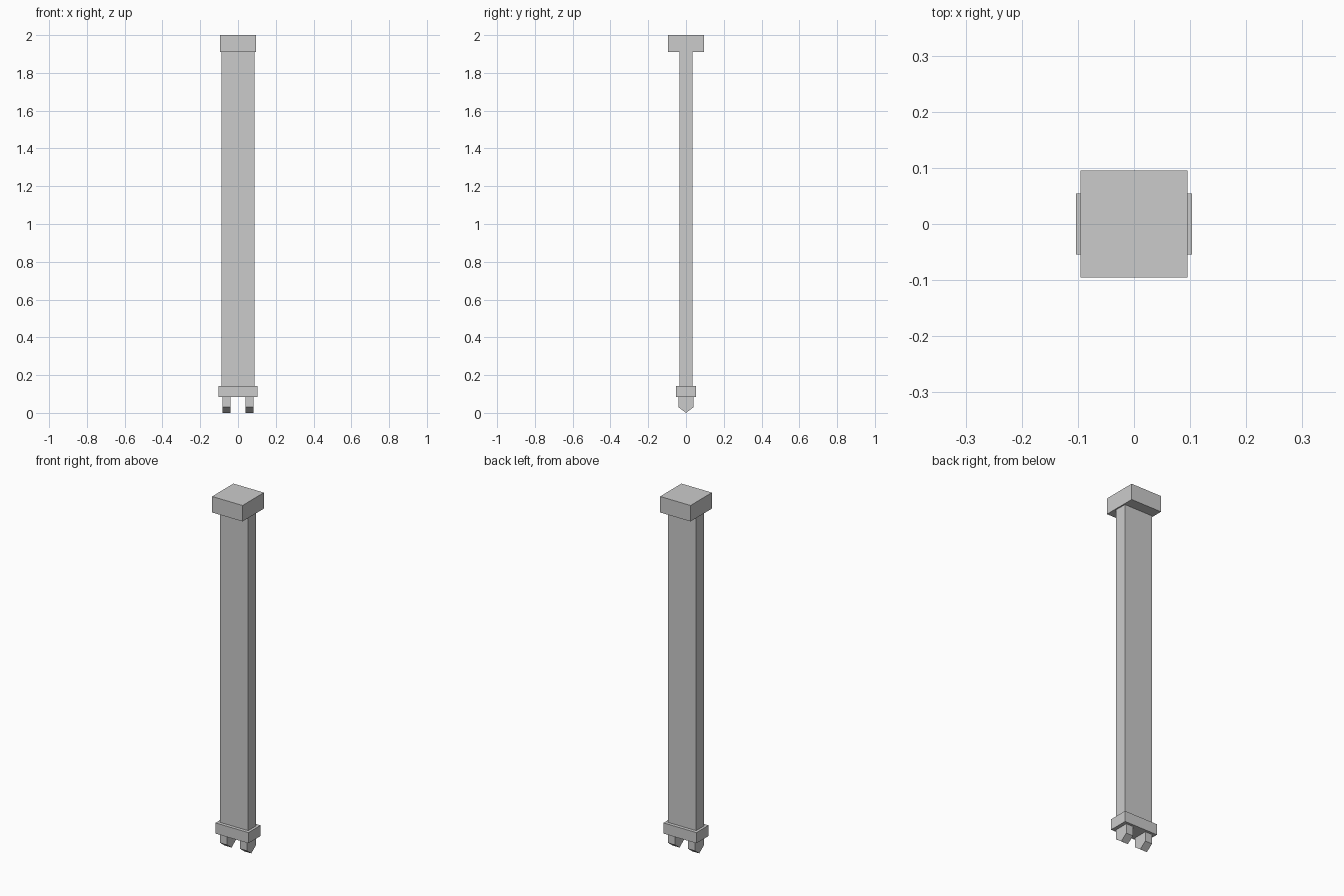
import bpy
import bmesh

cube = bpy.data.objects.get("Cube")
if cube:
    bpy.data.objects.remove(cube, do_unlink=True)

# Single flat grey
GREY = (0.6, 0.6, 0.6, 1.0)
grey = bpy.data.materials.new("light_grey")
grey.use_nodes = True
grey.diffuse_color = GREY
grey.node_tree.nodes["Principled BSDF"].inputs["Base Color"].default_value = GREY


def prism(name, profile, x0, x1):
    """Extrude a (y, z) outline from x0 to x1."""
    bm = bmesh.new()
    face = bm.faces.new([bm.verts.new((x0, y, z)) for y, z in profile])
    side = bmesh.ops.extrude_face_region(bm, geom=[face])
    moved = [v for v in side["geom"] if isinstance(v, bmesh.types.BMVert)]
    bmesh.ops.translate(bm, verts=moved, vec=(x1 - x0, 0, 0))
    bmesh.ops.recalc_face_normals(bm, faces=bm.faces)
    mesh = bpy.data.meshes.new(name)
    bm.to_mesh(mesh)
    bm.free()
    mesh.materials.append(grey)
    obj = bpy.data.objects.new(name, mesh)
    bpy.context.collection.objects.link(obj)
    return obj


def block(name, half_x, half_y, z0, z1):
    outline = [(-half_y, z0), (half_y, z0), (half_y, z1), (-half_y, z1)]
    return prism(name, outline, -half_x, half_x)


# Square cap, flat shaft and lower collar
block("cap", 0.095, 0.095, 1.91, 2.0)
block("shaft", 0.088, 0.035, 0.143, 1.91)
block("collar", 0.103, 0.054, 0.083, 0.143)

# Two prongs with wedge-shaped tips
tip = [(0, 0), (0.04, 0.03), (0.04, 0.083), (-0.04, 0.083), (-0.04, 0.03)]
for name, side in (("left_prong", 1), ("right_prong", -1)):
    prism(name, tip, side * 0.04, side * 0.083)
